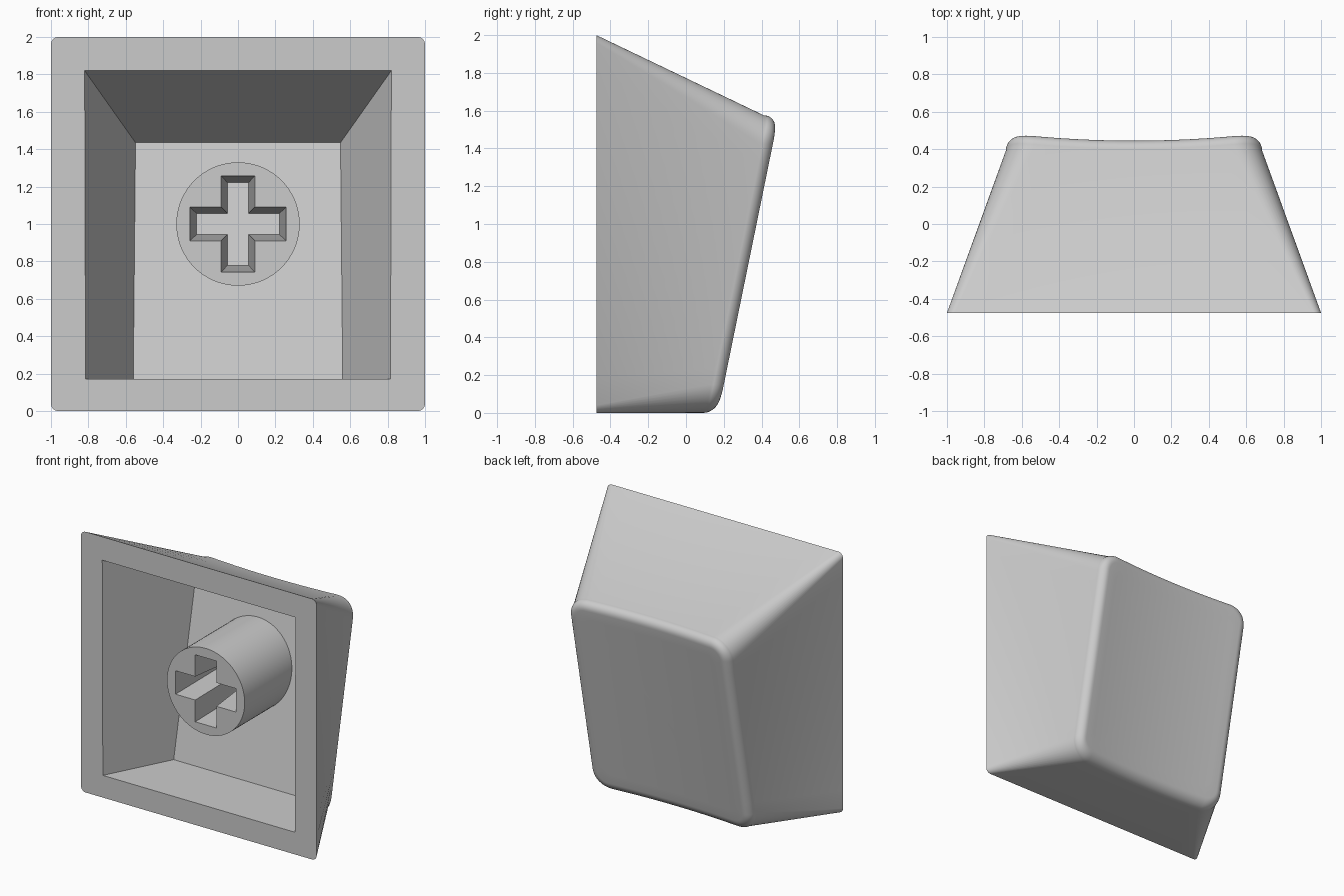
import bpy, bmesh, math
from mathutils import Matrix

cube = bpy.data.objects.get("Cube")
if cube:
    bpy.data.objects.remove(cube)

grey = bpy.data.materials.new("plain grey")
grey.use_nodes = True
GREY = (0.6, 0.6, 0.6, 1)
grey.diffuse_color = GREY
grey.node_tree.nodes["Principled BSDF"].inputs["Base Color"].default_value = GREY

OPEN_Y = -0.475          # plane of the open side
STEM_Z = 1.0             # height of the stem axis


def dish_y(x, z):
    """Tilted outer face, hollowed across its width."""
    return 0.172 + 0.204 * z - 0.035 * (1 - min(1, (x / 0.64) ** 2))


def floor_y(z):
    """Tilted floor inside the cap."""
    return -0.012 + 0.19 * z


def rounded_rect(w, z0, z1, r, arc=10, side=14):
    """Outline in (x, z), always with the same number of points."""
    corners = [(w - r, z1 - r, 0), (r - w, z1 - r, 1), (r - w, z0 + r, 2), (w - r, z0 + r, 3)]
    pts = []
    for i, (cx, cz, q) in enumerate(corners):
        for k in range(arc + 1):
            a = (q + k / arc) * math.pi / 2
            pts.append((cx + r * math.cos(a), cz + r * math.sin(a)))
        nx, nz, nq = corners[(i + 1) % 4]
        a = nq * math.pi / 2
        ex, ez = nx + r * math.cos(a), nz + r * math.sin(a)
        sx, sz = pts[-1]
        pts += [(sx + (ex - sx) * k / side, sz + (ez - sz) * k / side) for k in range(1, side)]
    return pts


def loft(name, rings, centre=None):
    """Skin closed rings; the far end is a fan to centre, or one flat face."""
    bm = bmesh.new()
    rows = [[bm.verts.new(p) for p in ring] for ring in rings]
    n = len(rows[0])
    for a, b in zip(rows, rows[1:]):
        for i in range(n):
            j = (i + 1) % n
            bm.faces.new((a[i], a[j], b[j], b[i]))
    bm.faces.new(rows[0])
    if centre:
        c = bm.verts.new(centre)
        for i in range(n):
            bm.faces.new((rows[-1][i], rows[-1][(i + 1) % n], c))
    else:
        bm.faces.new(rows[-1])
    bmesh.ops.recalc_face_normals(bm, faces=bm.faces)
    return make_object(name, bm)


def make_object(name, bm):
    mesh = bpy.data.meshes.new(name)
    bm.to_mesh(mesh)
    bm.free()
    mesh.materials.append(grey)
    ob = bpy.data.objects.new(name, mesh)
    bpy.context.collection.objects.link(ob)
    return ob


def select(ob):
    bpy.ops.object.select_all(action="DESELECT")
    ob.select_set(True)
    bpy.context.view_layer.objects.active = ob


def carve(ob, cutter):
    """Cut a hollow, then shade the result smooth with sharp edges kept."""
    cutter.hide_render = True
    mod = ob.modifiers.new("hollow", "BOOLEAN")
    mod.operation, mod.solver, mod.object = "DIFFERENCE", "EXACT", cutter
    select(ob)
    bpy.ops.object.modifier_apply(modifier=mod.name)
    bpy.data.objects.remove(cutter)
    bpy.ops.object.shade_smooth_by_angle(angle=math.radians(30))


# Cap shell: square open side lofted to a rounded, dished face
rings = [[(x, OPEN_Y, z) for x, z in rounded_rect(1, 0, 2, 0.04)]]
ROUND = 0.07
for k in range(9):
    a = k / 8 * math.pi / 2
    d, h = ROUND * (1 - math.cos(a)), ROUND * (1 - math.sin(a))
    outline = rounded_rect(0.685, d, 1.575 - d, 0.15, 10) if k == 0 else \
        rounded_rect(0.685 - d, d, 1.575 - d, 0.15 - d)
    rings.append([(x, dish_y(x, z) - h, z) for x, z in outline])
last = [(x, z) for x, y, z in rings[-1]]
MID = 0.79
for k in range(1, 10):
    s = 1 - k / 10
    rings.append([(x * s, dish_y(x * s, MID + (z - MID) * s), MID + (z - MID) * s) for x, z in last])
cap_shell = loft("cap_shell", rings, (0, dish_y(0, MID), MID))

# Cavity: tapered box with a tilted floor, carried a little past the open side
mouth = [(-0.815, 0.17), (0.815, 0.17), (0.82, 1.82), (-0.82, 1.82)]
floor = [(-0.56, 0.17), (0.56, 0.17), (0.548, 1.435), (-0.548, 1.435)]
cavity = loft("cavity_cutter", [
    [(x, OPEN_Y - 0.1, z) for x, z in mouth],
    [(x, OPEN_Y, z) for x, z in mouth],
    [(x, floor_y(z), z) for x, z in floor]])
carve(cap_shell, cavity)

# Stem: round post rooted in the floor
STEM_FRONT, STEM_BACK = -0.39, 0.26
bm = bmesh.new()
bmesh.ops.create_cone(bm, cap_ends=True, segments=72, radius1=0.33, radius2=0.33,
                      depth=STEM_BACK - STEM_FRONT,
                      matrix=Matrix.Translation((0, (STEM_FRONT + STEM_BACK) / 2, STEM_Z))
                      @ Matrix.Rotation(math.pi / 2, 4, "X"))
stem = make_object("stem", bm)


# Cross-shaped socket, narrowing inwards
def cross(reach, half):
    pts = []
    for q in range(4):
        c, s = round(math.cos(q * math.pi / 2)), round(math.sin(q * math.pi / 2))
        for u, v in ((half, -half), (reach, -half), (reach, half)):
            pts.append((u * c - v * s, STEM_Z + u * s + v * c))
    return pts


socket = loft("socket_cutter", [
    [(x, STEM_FRONT - 0.1, z) for x, z in cross(0.257, 0.09)],
    [(x, STEM_FRONT, z) for x, z in cross(0.257, 0.09)],
    [(x, floor_y(z), z) for x, z in cross(0.222, 0.057)]])
carve(stem, socket)
